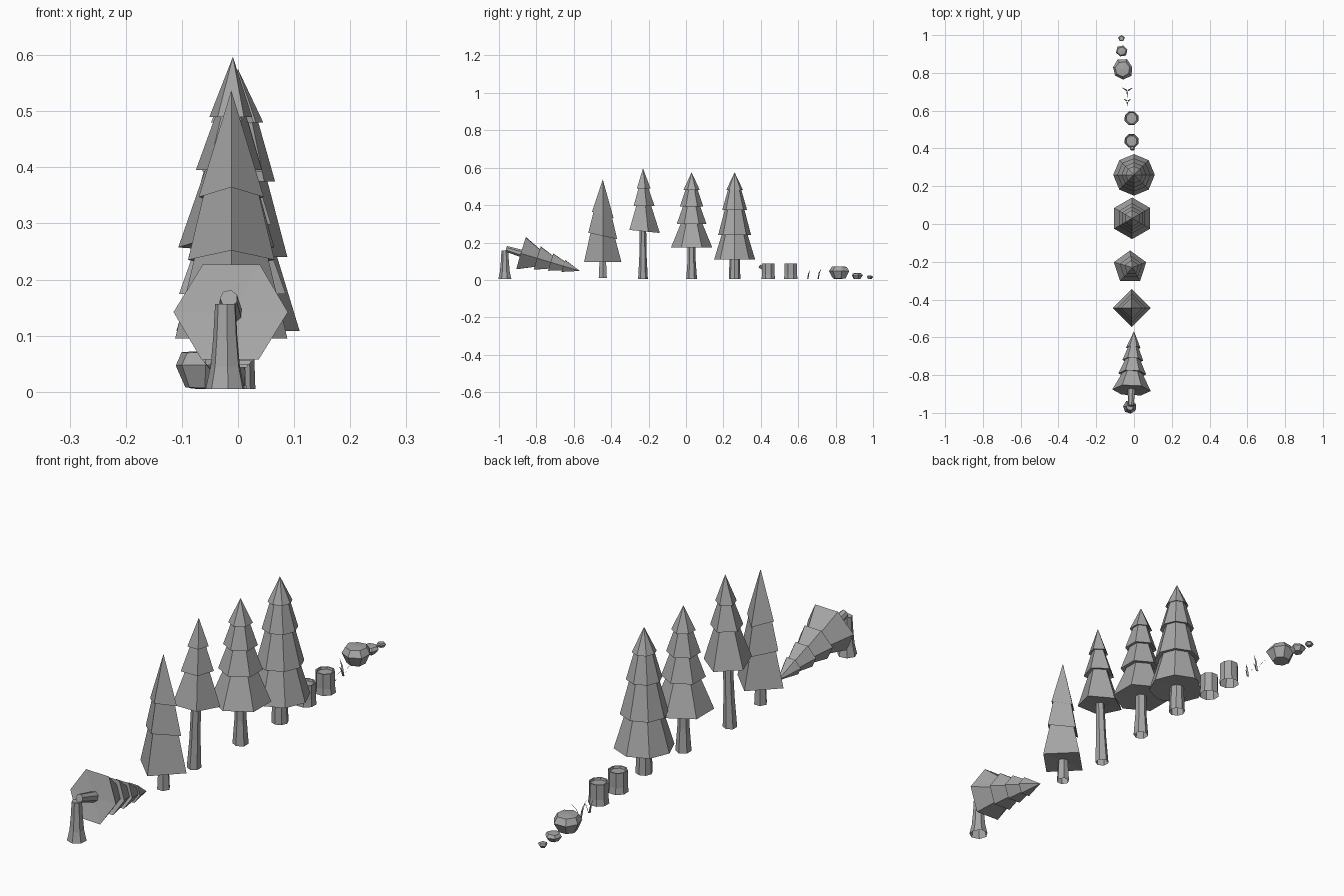
import bpy, bmesh, math, random
from mathutils import Vector, Matrix

cube = bpy.data.objects.get("Cube")
if cube:
    bpy.data.objects.remove(cube)

random.seed(4)
GREY = (0.38, 0.38, 0.38, 1)
mat = bpy.data.materials.new("plain grey")
mat.use_nodes = True
mat.diffuse_color = GREY
mat.node_tree.nodes["Principled BSDF"].inputs["Base Color"].default_value = GREY


def finish(name, bm):
    mesh = bpy.data.meshes.new(name)
    bm.to_mesh(mesh)
    bm.free()
    mesh.materials.append(mat)
    obj = bpy.data.objects.new(name, mesh)
    bpy.context.collection.objects.link(obj)
    return obj


def stack(name, rings, sides, origin, phase=0.0, lean=(0, 0), matrix=None, jitter=0.0):
    """Faceted solid of stacked rings (radius, height, tilt), listed top down.
    Radius zero closes the end with a point; lean shifts x and y with height."""
    bm = bmesh.new()
    previous = None
    for radius, height, *tilt in rings:
        slope = tilt[0] if tilt else 0
        ring = []
        for i in range(1 if radius == 0 else sides):
            a = math.radians(phase) + math.tau * i / sides
            r = radius * (1 + random.uniform(-jitter, jitter))
            x, y = r * math.cos(a), r * math.sin(a)
            z = height - slope * y + random.uniform(-jitter, jitter) * radius * 0.4
            ring.append(bm.verts.new((x + lean[0] * height, y + lean[1] * height, z)))
        if previous:
            for i in range(sides):
                corners = [previous[i % len(previous)], ring[i % len(ring)],
                           ring[(i + 1) % len(ring)], previous[(i + 1) % len(previous)]]
                bm.faces.new(list(dict.fromkeys(corners)))
        previous = ring
    bm.transform(Matrix.Translation(origin) @ (matrix or Matrix()))
    return finish(name, bm)


def crown_rings(apex, tiers, inset=0.76):
    """Overlapping skirts from the tip down, closed underneath."""
    rings = [(0, apex)]
    for n, (radius, height, *tilt) in enumerate(tiers):
        slope = tilt[0] if tilt else 0
        rings.append((radius, height, slope))
        if n < len(tiers) - 1:
            rings.append((radius * inset, height + 0.004, slope))
    rings.append((0, tiers[-1][1] + 0.005))
    return rings


BASE = 0.005
# standing trees: name, sides, place, phase, lean, inset, apex, tiers, trunk rings
trees = [
    ("broad_tree", 8, (0, 0.26), 0, (0, 0), 0.78, 0.575,
     [(0.045, 0.48), (0.066, 0.375), (0.088, 0.24), (0.11, 0.108)],
     [(0.027, 0.12), (0.031, BASE)]),
    ("middle_tree", 6, (-0.01, 0.03), 90, (0, 0), 0.72, 0.575,
     [(0.044, 0.48), (0.062, 0.393), (0.08, 0.298), (0.11, 0.174)],
     [(0.022, 0.185), (0.022, 0.1), (0.029, BASE)]),
    ("tall_tree", 5, (-0.03, -0.23), 90, (0.035, 0), 0.7, 0.597,
     [(0.04, 0.49), (0.062, 0.395), (0.09, 0.26, 0.1)],
     [(0.017, 0.275), (0.02, 0.12), (0.026, BASE)]),
    ("square_tree", 4, (-0.012, -0.445), 0, (0, 0), 0.85, 0.537,
     [(0.058, 0.347, 0.3), (0.077, 0.235, 0.22), (0.1, 0.095)],
     [(0.02, 0.105), (0.025, BASE + 0.005)]),
]
for name, sides, (x, y), phase, lean, inset, apex, tiers, trunk in trees:
    stack(name + "_crown", crown_rings(apex, tiers, inset), sides, (x, y, 0), phase, lean)
    stack(name + "_trunk", trunk, max(sides, 6), (x, y, 0), phase, lean)

# broken tree: standing butt with the crown tipped over behind it
stack("broken_trunk", [(0, 0.152), (0.019, 0.156), (0.022, 0.1), (0.027, 0.045), (0.036, BASE)],
      7, (-0.022, -0.968, 0), 20)
root, tip = Vector((-0.013, -0.88, 0.142)), Vector((0, -0.567, 0.048))
axis = tip - root
fall = axis.to_track_quat('Z', 'Y').to_matrix().to_4x4()
stack("fallen_crown",
      crown_rings(axis.length, [(0.038, 0.235), (0.055, 0.165), (0.074, 0.09), (0.102, 0)], 0.72),
      6, root, 0, (0, 0), fall)
stack("fallen_trunk", [(0.021, 0.01), (0.016, -0.085), (0, -0.085)], 7, root, 0, (0, 0), fall)

# cut stumps with a sunken top, one with a branch stub
for name, y in (("stump_with_branch", 0.44), ("plain_stump", 0.56)):
    stack(name, [(0, 0.08), (0.029, 0.08), (0.031, 0.088), (0.036, 0.088), (0.036, 0.03),
                 (0.039, BASE)], 8, (-0.013, y, 0), 22)
out = Vector((0.1, -1, 0.45)).to_track_quat('Z', 'Y').to_matrix().to_4x4()
stack("branch_stub", [(0, 0.052), (0.011, 0.052), (0.013, 0.02)], 6,
      (-0.013, 0.44, 0.052), 0, (0, 0), out)


def grass_tuft(name, place, blades, reach, height):
    bm = bmesh.new()
    for i in range(blades):
        a = math.tau * i / blades + 0.5
        out = Vector((math.cos(a), math.sin(a), 0))
        side = Vector((-out.y, out.x, 0)) * 0.004
        up = Vector((0, 0, height))
        start = Vector(place) + out * 0.003
        bend = start + out * reach * 0.35 + up * 0.6
        low = [bm.verts.new(start + side), bm.verts.new(start - side)]
        mid = [bm.verts.new(bend - side * 0.8), bm.verts.new(bend + side * 0.8)]
        end = bm.verts.new(start + out * reach + up)
        bm.faces.new(low + mid)
        bm.faces.new((mid[1], mid[0], end))
    finish(name, bm)


grass_tuft("small_grass", (-0.035, 0.65, BASE), 3, 0.022, 0.045)
grass_tuft("large_grass", (-0.035, 0.705, BASE), 3, 0.033, 0.055)

# rocks, wide near the top and tapered to the ground
for name, x, y, r, h, sides in (("large_rock", -0.06, 0.82, 0.055, 0.068, 7),
                                ("medium_rock", -0.065, 0.915, 0.031, 0.032, 6),
                                ("small_rock", -0.066, 0.982, 0.018, 0.018, 5)):
    stack(name, [(0, h), (r * 0.75, h * 0.95), (r, h * 0.62), (r * 0.6, 0.03 * h), (0, 0)],
          sides, (x, y, BASE), 15, (0, 0), None, 0.08)
